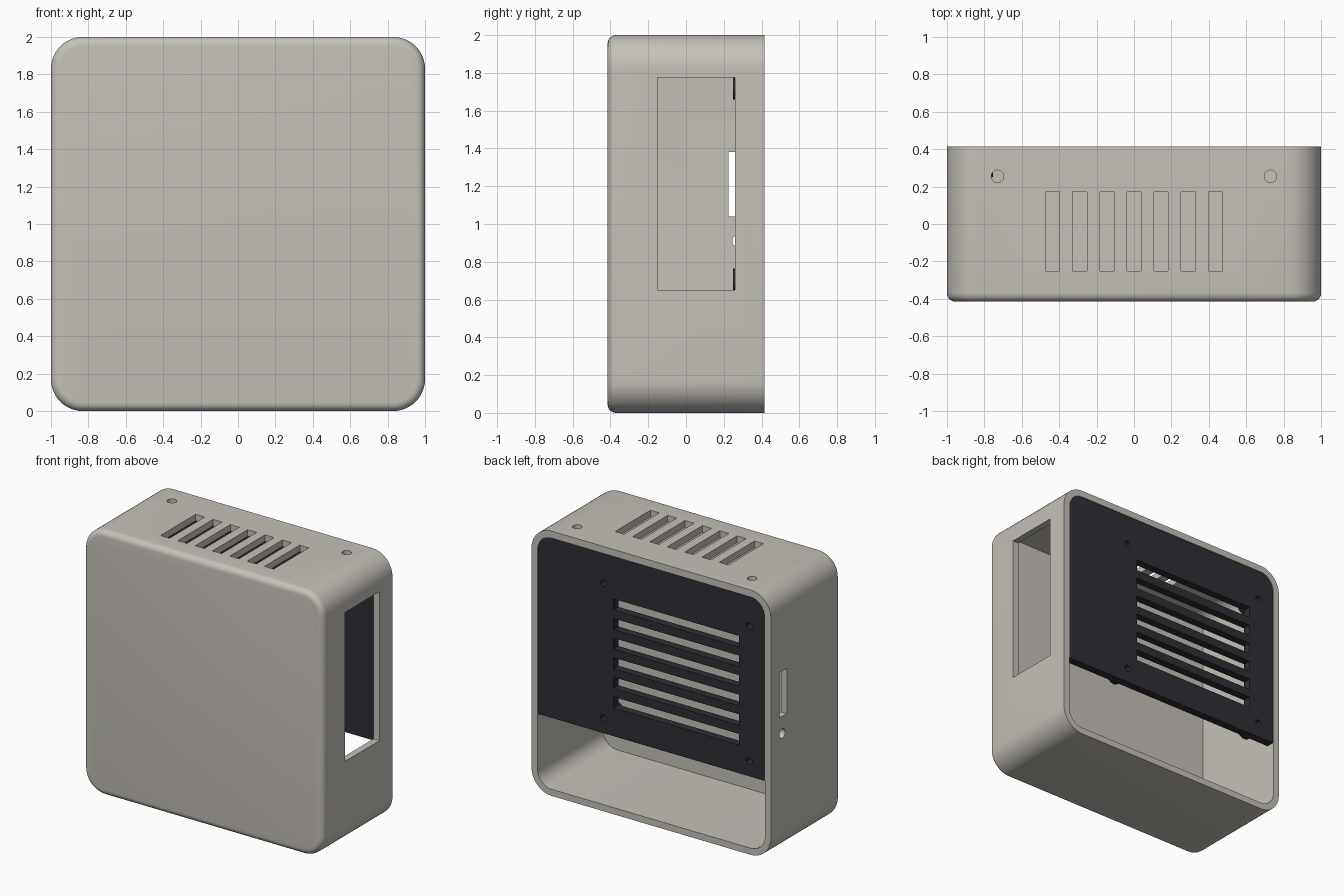
import bpy, bmesh, math
from mathutils import Matrix, Vector

cube = bpy.data.objects.get("Cube")
if cube:
    bpy.data.objects.remove(cube, do_unlink=True)


def material(name, color):
    m = bpy.data.materials.new(name)
    m.use_nodes = True
    m.diffuse_color = color
    m.node_tree.nodes["Principled BSDF"].inputs["Base Color"].default_value = color
    return m


grey = material("warm_grey", (0.56, 0.535, 0.49, 1))
dark = material("charcoal", (0.027, 0.027, 0.036, 1))

HALF, DEPTH, WALL, CORNER = 1.0, 0.415, 0.05, 0.17
FILLET = 0.045
MID_Z = 1.212           # height of the back panel features
PANEL_X = -0.207        # sideways centre of the panel features


def finish(bm, name, mat):
    bmesh.ops.recalc_face_normals(bm, faces=bm.faces[:])
    mesh = bpy.data.meshes.new(name)
    bm.to_mesh(mesh)
    bm.free()
    obj = bpy.data.objects.new(name, mesh)
    bpy.context.collection.objects.link(obj)
    if mat:
        mesh.materials.append(mat)
    return obj


def ring(bm, y, inset, steps=12):
    """Rounded square outline at depth y, shrunk by inset."""
    r = CORNER - inset
    c = HALF - CORNER
    verts = []
    for q, (sx, sz) in enumerate([(1, 1), (-1, 1), (-1, -1), (1, -1)]):
        for i in range(steps + 1):
            a = math.pi / 2 * (q + i / steps)
            verts.append(bm.verts.new((sx * c + r * math.cos(a), y,
                                       HALF + sz * c + r * math.sin(a))))
    return verts


def loft(name, profile, mat):
    """Skin rounded squares along a (depth, inset) profile and cap both ends."""
    bm = bmesh.new()
    rings = [ring(bm, y, inset) for y, inset in profile]
    for a, b in zip(rings, rings[1:]):
        n = len(a)
        for i in range(n):
            j = (i + 1) % n
            bm.faces.new((a[i], a[j], b[j], b[i]))
    bm.faces.new(rings[0])
    bm.faces.new(rings[-1])
    return finish(bm, name, mat)


def add_box(bm, x, y, z):
    """Box from three (low, high) ranges."""
    size = [b - a for a, b in (x, y, z)]
    mid = Vector([(a + b) / 2 for a, b in (x, y, z)])
    bmesh.ops.create_cube(bm, size=1, matrix=Matrix.Translation(mid) @ Matrix.Diagonal((*size, 1)))


def add_rod(bm, centre, radius, length, axis):
    turn = {"X": Matrix.Rotation(math.pi / 2, 4, "Y"),
            "Y": Matrix.Rotation(math.pi / 2, 4, "X"),
            "Z": Matrix.Identity(4)}[axis]
    bmesh.ops.create_cone(bm, cap_ends=True, segments=24, radius1=radius, radius2=radius,
                          depth=length, matrix=Matrix.Translation(centre) @ turn)


def combine(target, bm, operation):
    """Boolean the parts in bm with the target, then drop the helper."""
    tool = finish(bm, "cutter", target.data.materials[0])
    tool.hide_render = True
    mod = target.modifiers.new("boolean", "BOOLEAN")
    mod.operation, mod.solver, mod.object = operation, "EXACT", tool
    bpy.context.view_layer.objects.active = target
    bpy.ops.object.modifier_apply(modifier=mod.name)
    bpy.data.objects.remove(tool, do_unlink=True)


def smooth(obj):
    bpy.ops.object.select_all(action="DESELECT")
    obj.select_set(True)
    bpy.context.view_layer.objects.active = obj
    bpy.ops.object.shade_smooth_by_angle(angle=math.radians(30))


# Open-backed case with a filleted front edge
profile = [(-DEPTH + WALL, WALL), (DEPTH, WALL), (DEPTH, 0)]
for i in range(7):
    a = math.pi / 2 * i / 6
    profile.append((-DEPTH + FILLET * (1 - math.sin(a)), FILLET * (1 - math.cos(a))))
case = loft("case", profile, grey)

cuts = bmesh.new()
# Top vents and screw holes
for i in range(-3, 4):
    x = i * 0.145
    add_box(cuts, (x - 0.038, x + 0.038), (-0.25, 0.17), (1.85, 2.1))
for side in (-1, 1):
    add_rod(cuts, (side * 0.73, 0.255, 2), 0.033, 0.3, "Z")
# Large side opening, then the opposite slot and round hole
add_box(cuts, (0.85, 1.1), (-0.15, 0.26), (0.65, 1.775))
add_box(cuts, (-1.1, -0.85), (0.225, 0.315), (1.04, 1.38))
add_rod(cuts, (-1, 0.28, 0.91), 0.035, 0.3, "X")
combine(case, cuts, "DIFFERENCE")
smooth(case)

# Back panel, with mounting bosses on its inner face
panel = loft("back_panel", [(0.35, WALL + 0.001), (0.41, WALL + 0.001)], dark)
screws = [(PANEL_X + sx * 0.608, MID_Z + sz * 0.51) for sx in (-1, 1) for sz in (-1, 1)]
bosses = bmesh.new()
for x, z in screws:
    add_rod(bosses, (x, 0.315, z), 0.062, 0.13, "Y")
combine(panel, bosses, "UNION")

# Panel lower edge, vents and screw holes
cuts = bmesh.new()
add_box(cuts, (-1.1, 1.1), (0.1, 0.6), (-0.1, 0.587))
for i in range(6):
    z = MID_Z + (i - 2.5) * 0.148
    add_box(cuts, (PANEL_X - 0.525, PANEL_X + 0.525), (0.2, 0.6), (z - 0.042, z + 0.042))
for x, z in screws:
    add_rod(cuts, (x, 0.33, z), 0.025, 0.4, "Y")
combine(panel, cuts, "DIFFERENCE")
smooth(panel)
